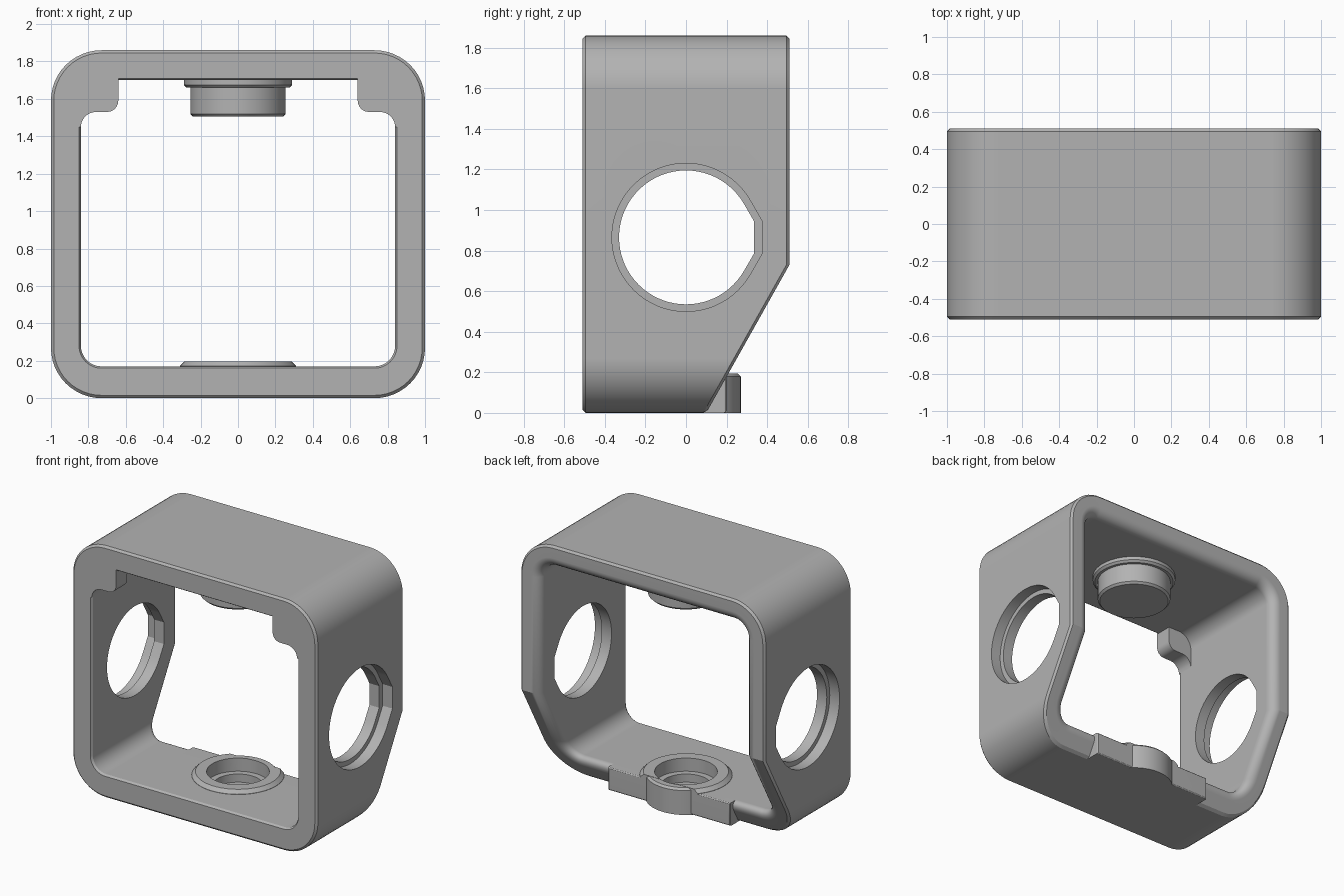
import bpy, bmesh, math
from math import sin, cos, pi, radians

old = bpy.data.objects.get("Cube")
if old:
    bpy.data.objects.remove(old, do_unlink=True)

grey = bpy.data.materials.new("plain grey")
grey.use_nodes = True
tone = (0.45, 0.45, 0.45, 1)
grey.diffuse_color = tone
grey.node_tree.nodes["Principled BSDF"].inputs["Base Color"].default_value = tone

BACK, KINK, FOOT = 0.51, 0.73, 0.10   # depth, start of the slanted back, depth at the base
HOLE_Z = 0.865


def make(name, bm):
    bmesh.ops.recalc_face_normals(bm, faces=bm.faces)
    mesh = bpy.data.meshes.new(name)
    bm.to_mesh(mesh)
    bm.free()
    mesh.materials.append(grey)
    ob = bpy.data.objects.new(name, mesh)
    bpy.context.collection.objects.link(ob)
    return ob


def activate(ob):
    bpy.ops.object.select_all(action='DESELECT')
    ob.select_set(True)
    bpy.context.view_layer.objects.active = ob


def cut(ob, cutter):
    activate(ob)
    mod = ob.modifiers.new("cut", 'BOOLEAN')
    mod.operation, mod.solver, mod.object = 'DIFFERENCE', 'EXACT', cutter
    bpy.ops.object.modifier_apply(modifier=mod.name)


def bridge(bm, a, b):
    n = len(a)
    for i in range(n):
        bm.faces.new((a[i], a[(i + 1) % n], b[(i + 1) % n], b[i]))


def lathe(name, profile, seg=64, clip_y=None):
    """Solid of revolution about z from (radius, height) pairs."""
    bm = bmesh.new()
    rings = [[bm.verts.new((r * cos(2 * pi * i / seg), r * sin(2 * pi * i / seg), z))
              for i in range(seg)] for r, z in profile]
    for a, b in zip(rings, rings[1:]):
        bridge(bm, a, b)
    bm.faces.new(rings[0])
    bm.faces.new(rings[-1])
    if clip_y is not None:
        geom = bm.verts[:] + bm.edges[:] + bm.faces[:]
        bmesh.ops.bisect_plane(bm, geom=geom, plane_co=(0, clip_y, 0),
                               plane_no=(0, 1, 0), clear_outer=True)
        bmesh.ops.holes_fill(bm, edges=[e for e in bm.edges if e.is_boundary])
    return make(name, bm)


def prism(name, points, to_3d, a, b):
    """Extrude a flat outline between two depths."""
    bm = bmesh.new()
    ends = [[bm.verts.new(to_3d(u, v, d)) for u, v in points] for d in (a, b)]
    bridge(bm, *ends)
    for e in ends:
        bm.faces.new(e)
    return make(name, bm)


# Frame: rounded-rectangle rings lofted around the wall section
def outline(w, z0, z1, r, seg=12):
    pts = []
    corners = ((w - r, z0 + r, -90), (w - r, z1 - r, 0), (r - w, z1 - r, 90), (r - w, z0 + r, 180))
    for k, (cx, cz, start) in enumerate(corners):
        for i in range(seg + 1):
            t = radians(start + 90 * i / seg)
            pts.append((cx + r * cos(t), cz + r * sin(t)))
        if k in (0, 2):
            pts.append((w if k == 0 else -w, KINK))
    return pts


def outer(inset):
    return outline(1 - inset, inset, 1.86 - inset, 0.27 - inset)


def inner(grow):
    return outline(0.84 + grow, 0.17 - grow, 1.70 + grow, 0.11 + grow)


def back_y(z):
    return min(BACK, FOOT + z * (BACK - FOOT) / KINK)


CH, FIL = 0.015, 0.07
# each section: outline, depth from its end, whether it is at the back
sections = [(outer(CH), 0, False), (outer(0), CH, False), (outer(0), CH, True), (outer(CH), 0, True)]
for i in range(7):
    t = i / 6 * pi / 2
    sections.append((inner(FIL * (1 - sin(t))), FIL * (1 - cos(t)), True))
sections += [(inner(0), CH, False), (inner(0.01), 0, False)]

bm = bmesh.new()
loops = [[bm.verts.new((x, back_y(z) - d if back else d - BACK, z)) for x, z in pts]
         for pts, d, back in sections]
for a, b in zip(loops, loops[1:] + loops[:1]):
    bridge(bm, a, b)
frame = make("frame", bm)


# Side holes: circle with a clipped point toward the back, plus a shallow outer step
def side_hole(r, tip, a, b):
    pts = [(r * cos(radians(t)), r * sin(radians(t))) for t in range(30, 331, 5)]
    pts += [(tip, -0.08), (tip, 0.08)]
    return prism("hole_cutter", pts, lambda u, v, d: (d, u, HOLE_Z + v), a, b)


cutters = [side_hole(0.33, 0.335, -1.2, 1.2),
           side_hole(0.365, 0.375, 0.92, 1.2),
           side_hole(0.365, 0.375, -1.2, -0.92)]
for c in cutters:
    cut(frame, c)

# Bottom boss with its collar and the straight ledge under the slanted edge
boss = lathe("bottom_boss", [(0.27, 0), (0.27, 0.18), (0.255, 0.195)])
collar = lathe("bottom_collar", [(0.31, 0.14), (0.31, 0.172), (0.285, 0.197)], clip_y=0.2)
bm = bmesh.new()
bmesh.ops.create_cube(bm, size=1)
for v in bm.verts:
    v.co = (v.co.x, 0.1 + v.co.y * 0.2, 0.085 + v.co.z * 0.17)
bmesh.ops.bevel(bm, geom=[e for e in bm.edges if all(v.co.y > 0.1 for v in e.verts)],
                offset=0.015, segments=3, affect='EDGES', profile=0.5)
ledge = make("bottom_ledge", bm)

# Stepped blind socket
socket = lathe("socket_cutter", [(0.165, 0.04), (0.165, 0.10), (0.21, 0.10), (0.21, 0.3)])
for ob in (frame, boss, collar, ledge):
    cut(ob, socket)
cutters.append(socket)

# Top plug hanging from the ceiling
plug = lathe("top_plug", [(0.29, 1.72), (0.29, 1.675), (0.275, 1.66), (0.255, 1.66),
                          (0.255, 1.52), (0.24, 1.505)])

# Corner stops at the front top
nubs = []
for side in (1, -1):
    pts = [(0.64, 1.72), (0.64, 1.59)]
    pts += [(0.70 - 0.06 * cos(t), 1.59 - 0.06 * sin(t)) for t in (radians(a) for a in range(15, 91, 15))]
    pts += [(0.76 + 0.08 * sin(t), 1.45 + 0.08 * cos(t)) for t in (radians(a) for a in range(0, 91, 15))]
    pts += [(0.87, 1.45), (0.87, 1.72)]
    nubs.append(prism("left_corner_stop" if side > 0 else "right_corner_stop", pts,
                      lambda u, v, d: (side * u, d, v), -BACK, -0.38))

for c in cutters:
    bpy.data.objects.remove(c, do_unlink=True)
for ob in [frame, boss, collar, ledge, plug] + nubs:
    activate(ob)
    bpy.ops.object.shade_smooth_by_angle(angle=radians(28))
    ob.modifiers.new("even shading", 'WEIGHTED_NORMAL').keep_sharp = True
